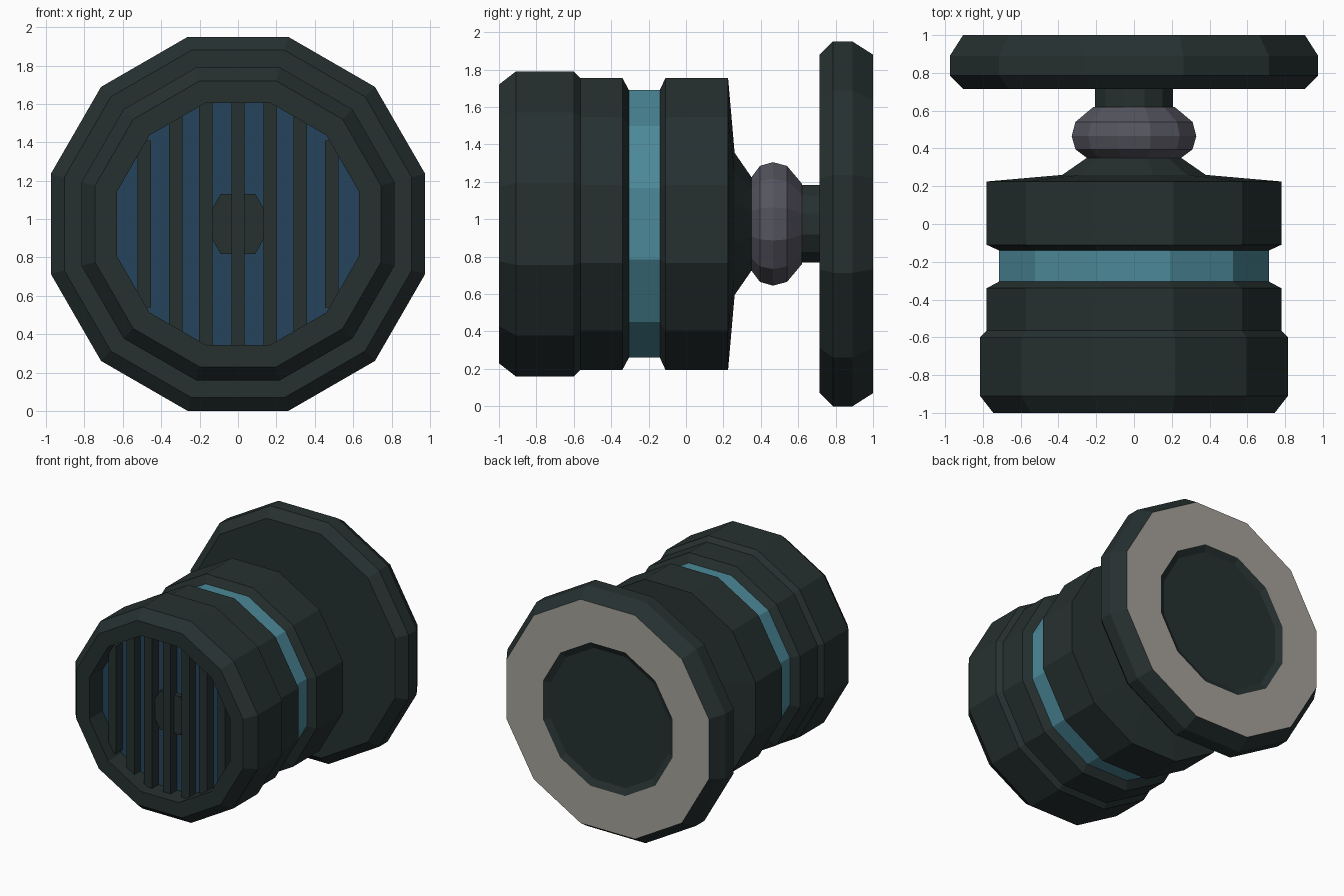
import bpy, bmesh, math
from mathutils import Vector

SIDES = 12
AXIS_Z = 0.975   # height of the lamp's axis

if "Cube" in bpy.data.objects:
    bpy.data.objects.remove(bpy.data.objects["Cube"], do_unlink=True)


def material(name, r, g, b):
    """Flat material from 8-bit display colour, stored as linear."""
    col = [((c / 255 + 0.055) / 1.055) ** 2.4 for c in (r, g, b)] + [1.0]
    m = bpy.data.materials.new(name)
    m.use_nodes = True
    m.diffuse_color = col
    m.node_tree.nodes["Principled BSDF"].inputs["Base Color"].default_value = col
    return m


DARK = material("dark casing", 38, 48, 48)
TEAL = material("teal band", 76, 137, 153)
BLUE = material("blue lens", 38, 68, 92)
STEEL = material("grey joint", 85, 85, 95)
PALE = material("pale pad", 166, 162, 155)


def finish(name, bm, mats):
    bmesh.ops.recalc_face_normals(bm, faces=bm.faces)
    mesh = bpy.data.meshes.new(name)
    bm.to_mesh(mesh)
    bm.free()
    for m in mats:
        mesh.materials.append(m)
    obj = bpy.data.objects.new(name, mesh)
    bpy.context.collection.objects.link(obj)
    return obj


def lathe(name, profile, mats, sides=SIDES, accent=None):
    """Revolve (y, flat radius) pairs about the y axis and cap both ends.
    The profile segment numbered accent takes the second material."""
    bm = bmesh.new()
    step = math.tau / sides
    rings = []
    for y, apothem in profile:
        r = apothem / math.cos(step / 2)
        turns = [math.pi / 2 + (k + 0.5) * step for k in range(sides)]
        rings.append([bm.verts.new((r * math.cos(a), y, AXIS_Z + r * math.sin(a)))
                      for a in turns])
    for i, (a, b) in enumerate(zip(rings, rings[1:])):
        for k in range(sides):
            n = (k + 1) % sides
            f = bm.faces.new((a[k], a[n], b[n], b[k]))
            f.material_index = int(i == accent)
    bm.faces.new(rings[0])
    bm.faces.new(rings[-1])
    return finish(name, bm, mats)


def box(name, centre, size, mat):
    bm = bmesh.new()
    bmesh.ops.create_cube(bm, size=1)
    for v in bm.verts:
        v.co = Vector(c + p * s for c, p, s in zip(centre, v.co, size))
    return finish(name, bm, [mat])


# Lamp housing: recess wall, front rim, grooved band, rear cone
lathe("lamp_housing", [
    (-0.82, 0.63), (-1.0, 0.63), (-1.0, 0.745), (-0.91, 0.815),
    (-0.60, 0.815), (-0.565, 0.78), (-0.34, 0.78), (-0.305, 0.715),
    (-0.14, 0.715), (-0.11, 0.78), (0.225, 0.78), (0.26, 0.38), (0.35, 0.25),
], [DARK, TEAL], accent=7)

# Lens at the bottom of the recess, with a hexagonal hub
lathe("lens", [(-0.83, 0.63), (-0.82, 0.63)], [BLUE])
lathe("lens_hub", [(-0.87, 0.156), (-0.825, 0.156)], [DARK], sides=6)

# Vertical grille bars, mirrored about the centre
box("grille_bar_centre", (0, -0.87, AXIS_Z), (0.07, 0.08, 1.28), DARK)
for i, (x, height) in enumerate([(0.167, 1.28), (0.325, 1.14), (0.488, 0.87)]):
    for side, sign in (("left", 1), ("right", -1)):
        box(f"grille_bar_{side}_{i + 1}", (sign * x, -0.87, AXIS_Z),
            (0.07, 0.08, height), DARK)

# Swivel joint and neck
lathe("swivel_joint", [(0.35, 0.25), (0.395, 0.31), (0.465, 0.33),
                       (0.54, 0.31), (0.62, 0.215)], [STEEL])
lathe("neck", [(0.60, 0.207), (0.73, 0.207)], [DARK])

# Mounting base with a pale ring pad and shallow dished centre at the back
lathe("mounting_base", [
    (0.715, 0.905), (0.785, 0.975), (0.89, 0.975),
    (1.0, 0.905), (1.0, 0.58), (0.975, 0.53),
], [DARK, PALE], accent=3)
